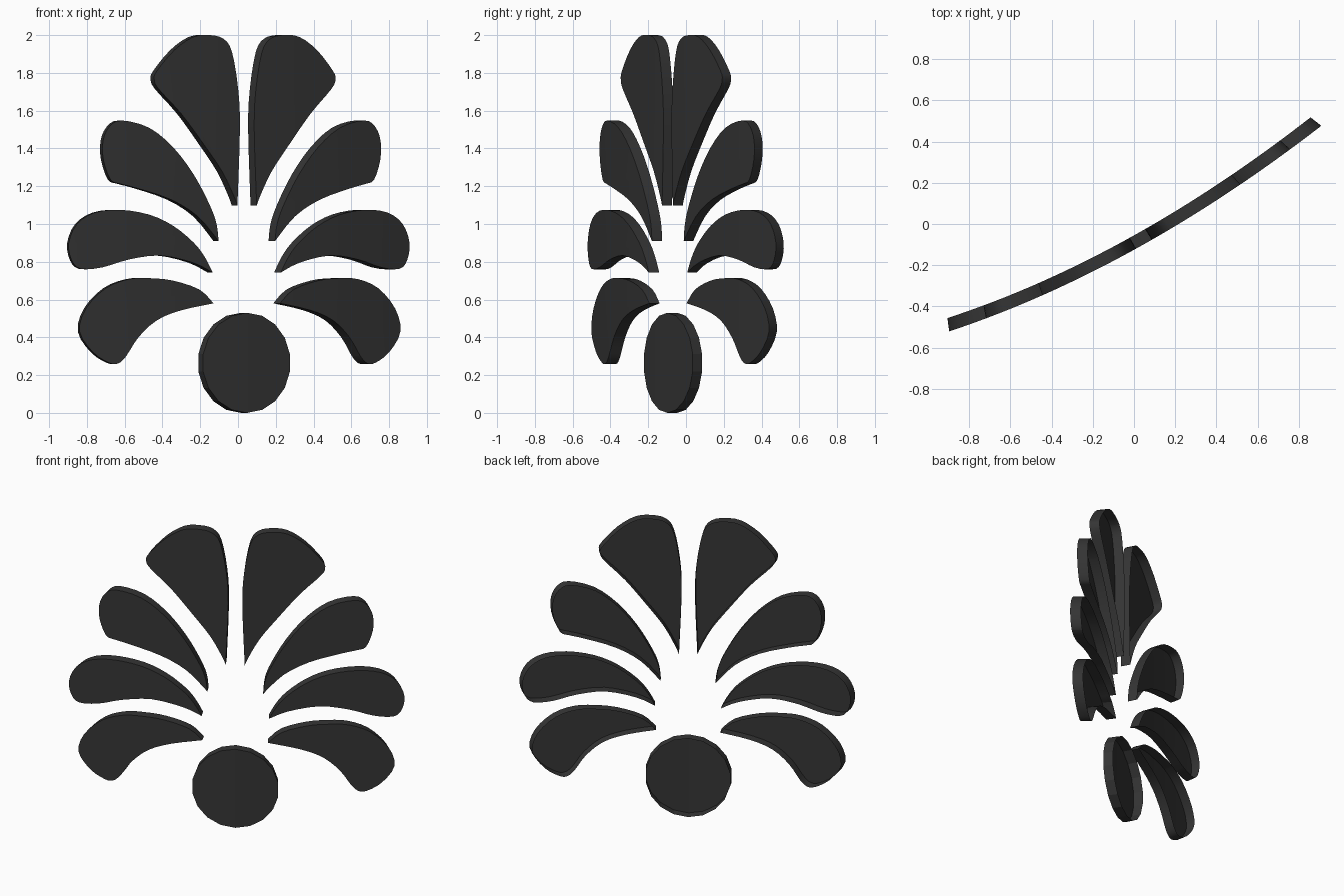
import bpy, bmesh, math
from mathutils import Vector

cube = bpy.data.objects.get("Cube")
if cube:
    bpy.data.objects.remove(cube, do_unlink=True)

charcoal = bpy.data.materials.new("charcoal")
charcoal.use_nodes = True
COLOR = (0.035, 0.035, 0.035, 1)
charcoal.diffuse_color = COLOR
charcoal.node_tree.nodes["Principled BSDF"].inputs["Base Color"].default_value = COLOR


def bend(u, depth, z):
    """Wrap a flat point onto the curved sheet; depth 0 is front, 1 is back."""
    x = 0.048 + 0.88 * u - 0.04 * u * u
    y = -0.125 + 0.551 * x + 0.122 * x * x
    return Vector((x - depth * (0.03 + 0.024 * x), y + depth * (0.053 - 0.013 * x), z))


def smooth_outline(points, steps=3):
    """Smooth curve through the points, which keeps the first one as a sharp tip."""
    pts = [Vector(p) for p in points]
    pts = [pts[0]] + pts + [pts[0], pts[0]]
    out = []
    for a, b, c, d in zip(pts, pts[1:], pts[2:], pts[3:]):
        for i in range(steps):
            t = i / steps
            out.append(0.5 * (2 * b + (c - a) * t + (2 * a - 5 * b + 4 * c - d) * t * t
                              + (3 * b - a - 3 * c + d) * t ** 3))
    return out


def curved_shell(name, outline, side=1):
    """Front face with a rim around it, open at the back."""
    bm = bmesh.new()
    face = bm.faces.new([bm.verts.new((side * u, 0, z)) for u, z in outline])
    rim = bmesh.ops.extrude_edge_only(bm, edges=bm.edges[:])
    for v in rim["geom"]:
        if isinstance(v, bmesh.types.BMVert):
            v.co.y = 1
    bmesh.ops.recalc_face_normals(bm, faces=bm.faces)
    face.normal_update()
    if face.normal.y > 0:
        bmesh.ops.reverse_faces(bm, faces=bm.faces)
    # Slice into strips so the faces can follow the bend
    for i in range(-7, 8):
        bmesh.ops.bisect_plane(bm, geom=bm.verts[:] + bm.edges[:] + bm.faces[:],
                               plane_co=(i * 0.14 + 0.003, 0, 0), plane_no=(1, 0, 0))
    for v in bm.verts:
        v.co = bend(*v.co)
    mesh = bpy.data.meshes.new(name)
    bm.to_mesh(mesh)
    bm.free()
    mesh.materials.append(charcoal)
    obj = bpy.data.objects.new(name, mesh)
    bpy.context.collection.objects.link(obj)
    return obj


# Petal outlines, from the inner tip over the upper edge and back
petals = {
    "top_petal": [(.058, 1.097), (.043, 1.5), (.053, 1.71), (.09, 1.91), (.14, 1.98), (.22, 2),
                  (.32, 1.99), (.43, 1.92), (.53, 1.81), (.545, 1.765), (.52, 1.715),
                  (.39, 1.585), (.26, 1.425), (.15, 1.28), (.08, 1.15)],
    "upper_petal": [(.17, .91), (.182, 1), (.222, 1.1), (.315, 1.26), (.435, 1.405),
                    (.575, 1.51), (.73, 1.548), (.8, 1.515), (.835, 1.44), (.833, 1.34),
                    (.793, 1.235), (.74, 1.213), (.645, 1.19), (.45, 1.13), (.292, 1.04)],
    "middle_petal": [(.205, .743), (.25, .823), (.315, .9), (.435, .99), (.575, 1.05),
                     (.74, 1.075), (.882, 1.06), (.98, 1), (1.025, .9), (1.01, .81),
                     (.96, .763), (.84, .77), (.69, .812), (.51, .833), (.32, .795)],
    "lower_petal": [(.2, .58), (.283, .653), (.435, .7), (.57, .713), (.69, .708),
                    (.82, .66), (.93, .553), (.965, .43), (.89, .32), (.8, .265),
                    (.75, .262), (.705, .3), (.635, .4), (.53, .49), (.39, .543)],
}
parts = []
for name, points in petals.items():
    outline = smooth_outline(points)
    for side, label in ((1, "left_"), (-1, "right_")):
        parts.append(curved_shell(label + name, outline, side))

# Round disc at the base
SIDES = 18
angles = [(i + 0.5) * math.tau / SIDES for i in range(SIDES)]
disc = [(0.265 * math.cos(a), 0.265 + 0.265 * math.sin(a)) for a in angles]
curved_shell("base_disc", disc)

# Smooth the petals, keep the rims sharp
for obj in bpy.context.selected_objects:
    obj.select_set(False)
for obj in parts:
    obj.select_set(True)
bpy.context.view_layer.objects.active = parts[0]
bpy.ops.object.shade_smooth_by_angle(angle=math.radians(30))
